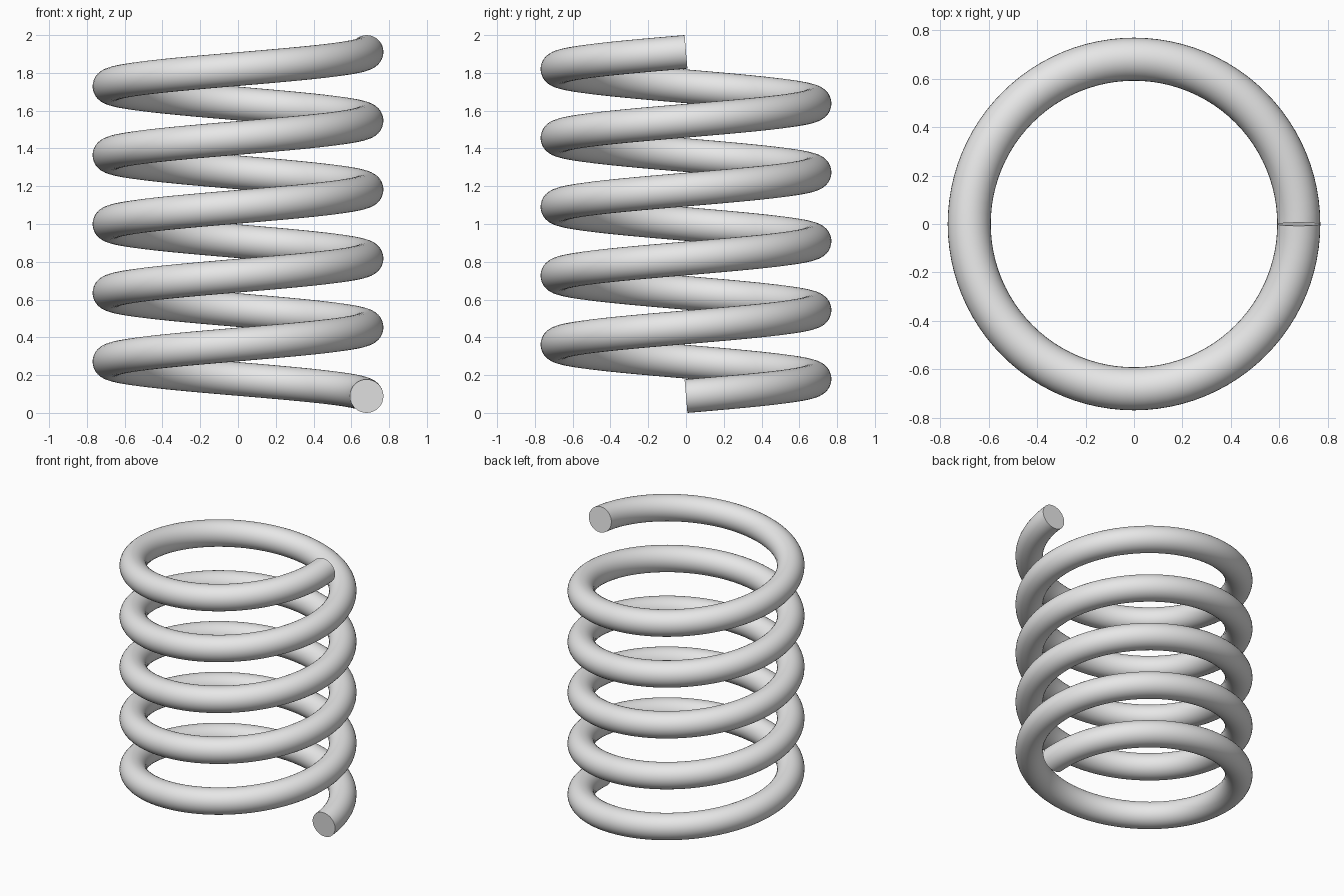
import bpy
import bmesh
import math
from mathutils import Vector

if "Cube" in bpy.data.objects:
    bpy.data.objects.remove(bpy.data.objects["Cube"])

COIL_R = 0.681     # radius of the coil centre line
WIRE_R = 0.089     # radius of the wire
TURNS = 5
STEPS = 96         # rings per turn
SIDES = 32         # sides of the wire

slope = math.atan((2 - 2 * WIRE_R) / TURNS / (2 * math.pi * COIL_R))
z0 = WIRE_R * math.cos(slope)
rise = 2 - 2 * z0

steel = bpy.data.materials.new("grey_steel")
steel.diffuse_color = (0.8, 0.8, 0.8, 1)
steel.use_nodes = True
steel.node_tree.nodes["Principled BSDF"].inputs["Base Color"].default_value = steel.diffuse_color

# Coil: a round section swept square to a helix, rising counterclockwise
bm = bmesh.new()
rings = []
for i in range(TURNS * STEPS + 1):
    a = 2 * math.pi * i / STEPS
    out = Vector((math.cos(a), math.sin(a), 0))
    tangent = Vector((-math.sin(a) * math.cos(slope),
                      math.cos(a) * math.cos(slope), math.sin(slope)))
    up = out.cross(tangent)
    centre = out * COIL_R + Vector((0, 0, z0 + rise * i / (TURNS * STEPS)))
    ring = []
    for j in range(SIDES):
        t = 2 * math.pi * j / SIDES
        ring.append(bm.verts.new(
            centre + WIRE_R * (out * math.cos(t) + up * math.sin(t))))
    rings.append(ring)

for r0, r1 in zip(rings, rings[1:]):
    for j in range(SIDES):
        k = (j + 1) % SIDES
        bm.faces.new((r0[j], r0[k], r1[k], r1[j]))

# Flat cut ends
bm.faces.new(rings[0])
bm.faces.new(rings[-1])
bmesh.ops.recalc_face_normals(bm, faces=bm.faces)

mesh = bpy.data.meshes.new("spring_coil")
bm.to_mesh(mesh)
bm.free()
mesh.materials.append(steel)
coil = bpy.data.objects.new("spring_coil", mesh)
bpy.context.collection.objects.link(coil)

# Smooth wire with sharp rims at the ends
bpy.context.view_layer.objects.active = coil
coil.select_set(True)
bpy.ops.object.shade_smooth_by_angle(angle=math.radians(35))
